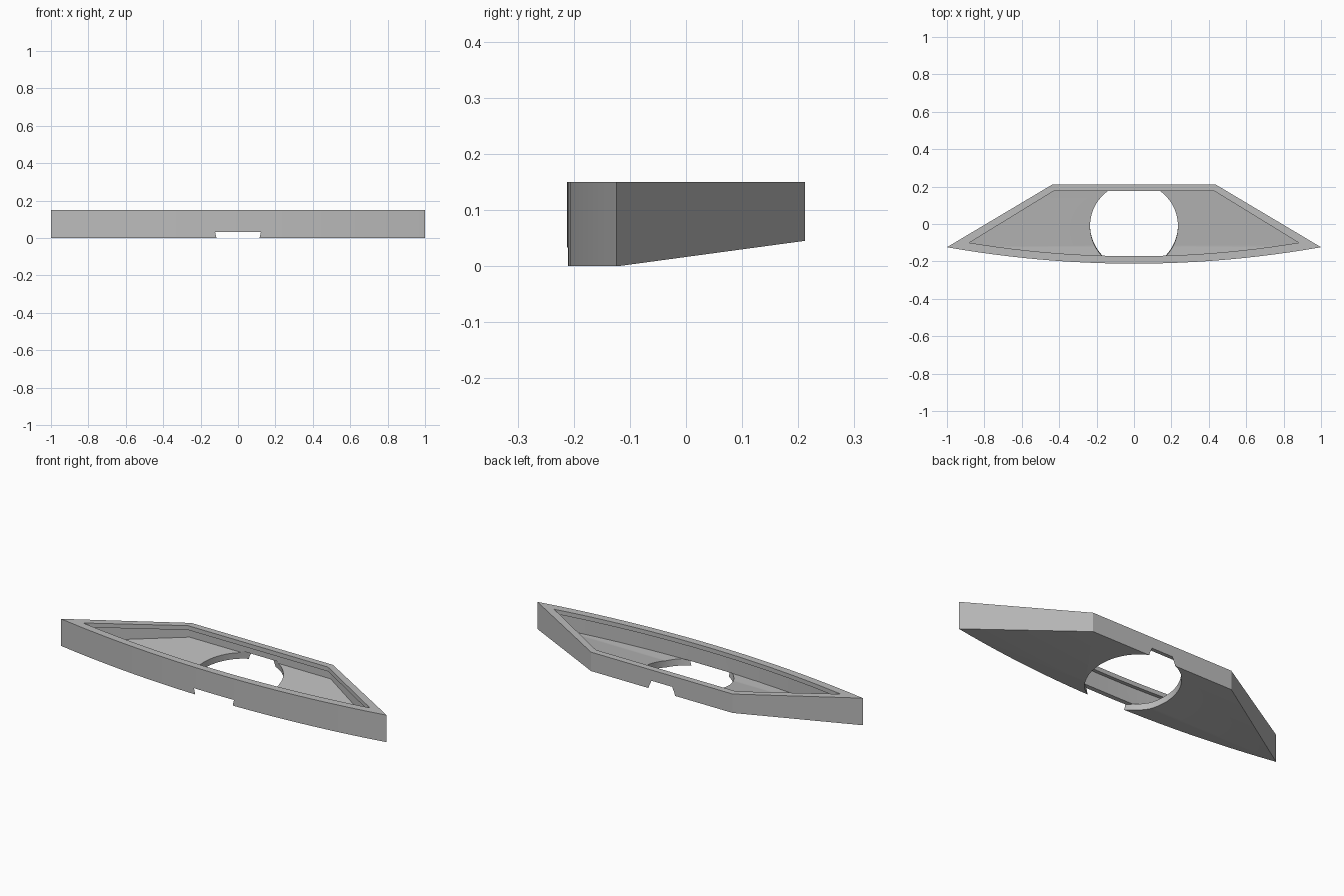
import bpy
import bmesh
import math
from mathutils import Vector, Matrix

if "Cube" in bpy.data.objects:
    bpy.data.objects.remove(bpy.data.objects["Cube"], do_unlink=True)

SLOPE = math.atan2(0.045, 0.332)     # rise of the underside towards the back
NORMAL = Vector((0, -math.sin(SLOPE), math.cos(SLOPE)))
HINGE_Y = -0.12                      # where the underside starts to rise


def outline(tip_x, tip_y, front_y, back_x, back_y, steps=24):
    """Bowed front edge between two tips, closed by a straight-sided back."""
    sag = tip_y - front_y
    radius = (tip_x ** 2 + sag ** 2) / (2 * sag)
    half = math.asin(tip_x / radius)
    points = []
    for i in range(steps + 1):
        a = half * (2 * i / steps - 1)
        points.append((radius * math.sin(a), front_y + radius * (1 - math.cos(a))))
    return points + [(back_x, back_y), (-back_x, back_y)]


def prism(name, points, low, high, sloped=False):
    """Extrude an outline; optionally trim its underside along the slope."""
    bm = bmesh.new()
    base = bm.faces.new([bm.verts.new((x, y, low)) for x, y in points])
    top = bmesh.ops.extrude_face_region(bm, geom=[base])["geom"]
    verts = [g for g in top if isinstance(g, bmesh.types.BMVert)]
    bmesh.ops.translate(bm, verts=verts, vec=(0, 0, high - low))
    if sloped:
        cut = bmesh.ops.bisect_plane(
            bm, geom=bm.verts[:] + bm.edges[:] + bm.faces[:],
            plane_co=(0, HINGE_Y, low), plane_no=NORMAL, clear_inner=True)
        rim = [g for g in cut["geom_cut"] if isinstance(g, bmesh.types.BMEdge)]
        bmesh.ops.edgeloop_fill(bm, edges=rim)
    return finish(name, bm)


def finish(name, bm):
    bmesh.ops.recalc_face_normals(bm, faces=bm.faces[:])
    mesh = bpy.data.meshes.new(name)
    bm.to_mesh(mesh)
    bm.free()
    obj = bpy.data.objects.new(name, mesh)
    bpy.context.collection.objects.link(obj)
    return obj


def subtract(target, cutter):
    cutter.hide_render = True
    mod = target.modifiers.new(cutter.name, "BOOLEAN")
    mod.operation = "DIFFERENCE"
    mod.solver = "EXACT"
    mod.object = cutter
    bpy.context.view_layer.objects.active = target
    bpy.ops.object.modifier_apply(modifier=mod.name)
    bpy.data.objects.remove(cutter, do_unlink=True)


# Solid tray body with the rising underside
tray = prism("tray", outline(1.0, -0.124, -0.212, 0.435, 0.212), 0, 0.15, True)

# Hollow beneath the lip, its floor parallel to the underside
subtract(tray, prism("hollow_cutter", outline(0.94, -0.112, -0.191, 0.433, 0.194),
                     0.036, 0.126, True))

# Narrower opening through the lip
subtract(tray, prism("opening_cutter", outline(0.88, -0.1, -0.172, 0.43, 0.176),
                     0.11, 0.2))

# Round hole square to the sloped floor, nicking the front and back walls
bm = bmesh.new()
depth, reach = 0.2, 0.045
bmesh.ops.create_cone(bm, cap_ends=True, segments=96, radius1=0.235,
                      radius2=0.235, depth=depth)
centre = Vector((0, -0.006, (-0.006 - HINGE_Y) * math.tan(SLOPE)))
centre += NORMAL * (reach - depth / 2)
bm.transform(Matrix.Translation(centre) @ Matrix.Rotation(SLOPE, 4, "X"))
subtract(tray, finish("hole_cutter", bm))

# Plain grey finish
grey = bpy.data.materials.new("grey")
grey.use_nodes = True
grey.diffuse_color = (0.5, 0.5, 0.5, 1)
grey.node_tree.nodes["Principled BSDF"].inputs["Base Color"].default_value = (0.5, 0.5, 0.5, 1)
tray.data.materials.clear()
tray.data.materials.append(grey)

bpy.ops.object.select_all(action="DESELECT")
tray.select_set(True)
bpy.context.view_layer.objects.active = tray
bpy.ops.object.shade_smooth_by_angle(angle=math.radians(20))
